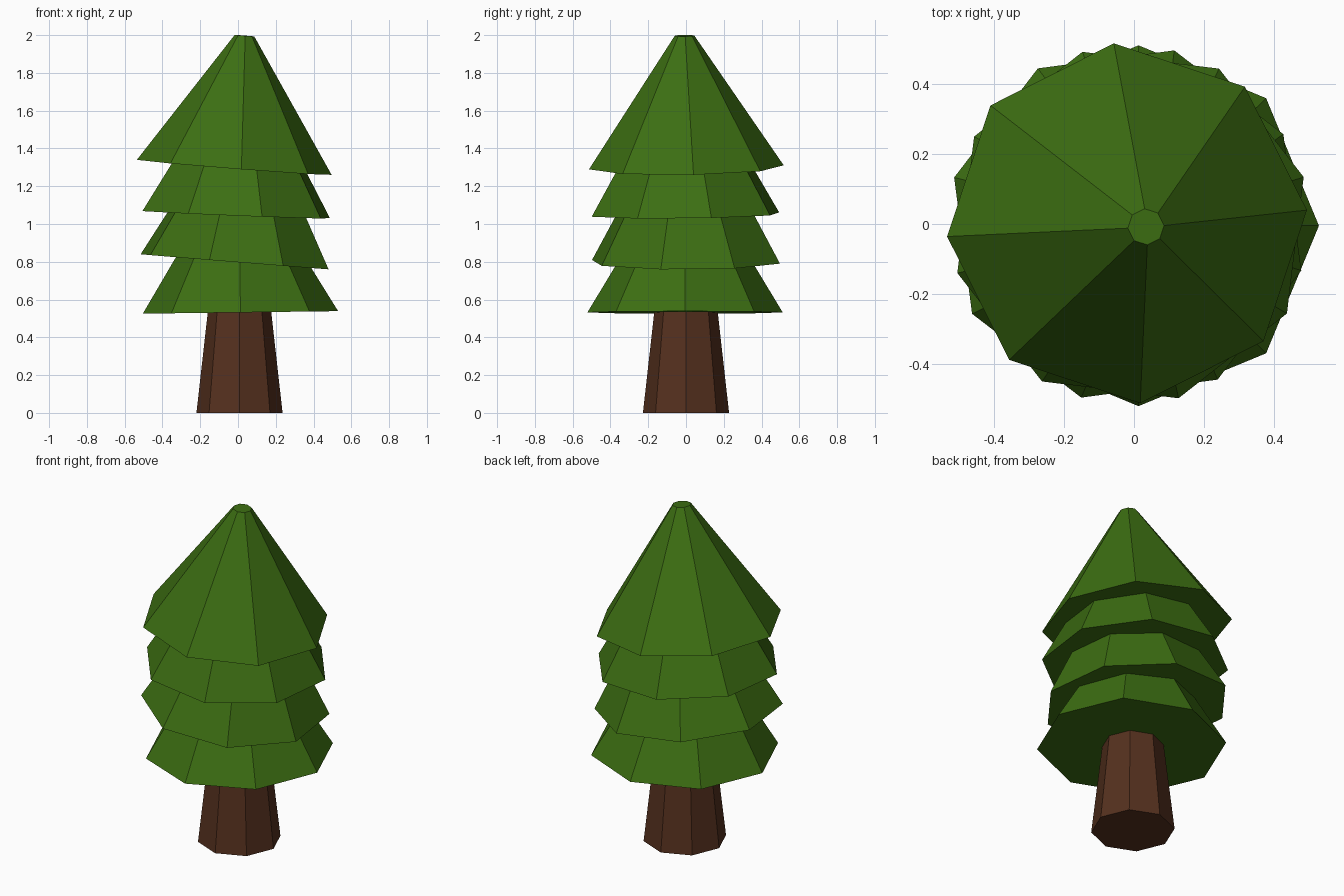
import bpy, bmesh
from math import cos, sin, pi, radians

if "Cube" in bpy.data.objects:
    bpy.data.objects.remove(bpy.data.objects["Cube"])


def material(name, rgb):
    m = bpy.data.materials.new(name)
    m.diffuse_color = (*rgb, 1)
    m.use_nodes = True
    m.node_tree.nodes["Principled BSDF"].inputs["Base Color"].default_value = m.diffuse_color
    return m


green = material("foliage_green", (0.045, 0.155, 0.006))
brown = material("bark_brown", (0.09, 0.03, 0.013))


def frustum(name, mat, base, r0, r1, height, spin=0, tilt=(0, 0), sides=8):
    """Capped cone section; tilt is the rise of its rim along x and y."""
    bm = bmesh.new()
    tx, ty = tilt
    rings = []
    for r, h in ((r0, 0), (r1, height)):
        cx, cy, cz = base[0] - tx * h, base[1] - ty * h, base[2] + h
        ring = []
        for i in range(sides):
            a = radians(spin) + 2 * pi * i / sides
            dx, dy = r * cos(a), r * sin(a)
            ring.append(bm.verts.new((cx + dx, cy + dy, cz + tx * dx + ty * dy)))
        rings.append(ring)
    low, high = rings
    bm.faces.new(low[::-1])
    bm.faces.new(high)
    for i in range(sides):
        j = (i + 1) % sides
        bm.faces.new((low[i], low[j], high[j], high[i]))
    me = bpy.data.meshes.new(name)
    bm.to_mesh(me)
    bm.free()
    me.materials.append(mat)
    ob = bpy.data.objects.new(name, me)
    bpy.context.collection.objects.link(ob)


# Tapered trunk
frustum("trunk", brown, (0.008, 0, 0), 0.228, 0.165, 0.56)

# Overlapping foliage tiers, each turned and tipped a little differently
frustum("foliage_bottom", green, (0.013, -0.005, 0.532), 0.517, 0.33, 0.31, 0, (0.013, 0))
frustum("foliage_lower", green, (-0.018, 0, 0.80), 0.515, 0.36, 0.28, 30, (-0.08, 0.002))
frustum("foliage_upper", green, (-0.01, -0.003, 1.05), 0.515, 0.345, 0.29, 15.5, (-0.04, 0.012))
frustum("foliage_top", green, (-0.02, 0.002, 1.30), 0.517, 0.052, 0.697, 4.2, (-0.078, 0.0145))
